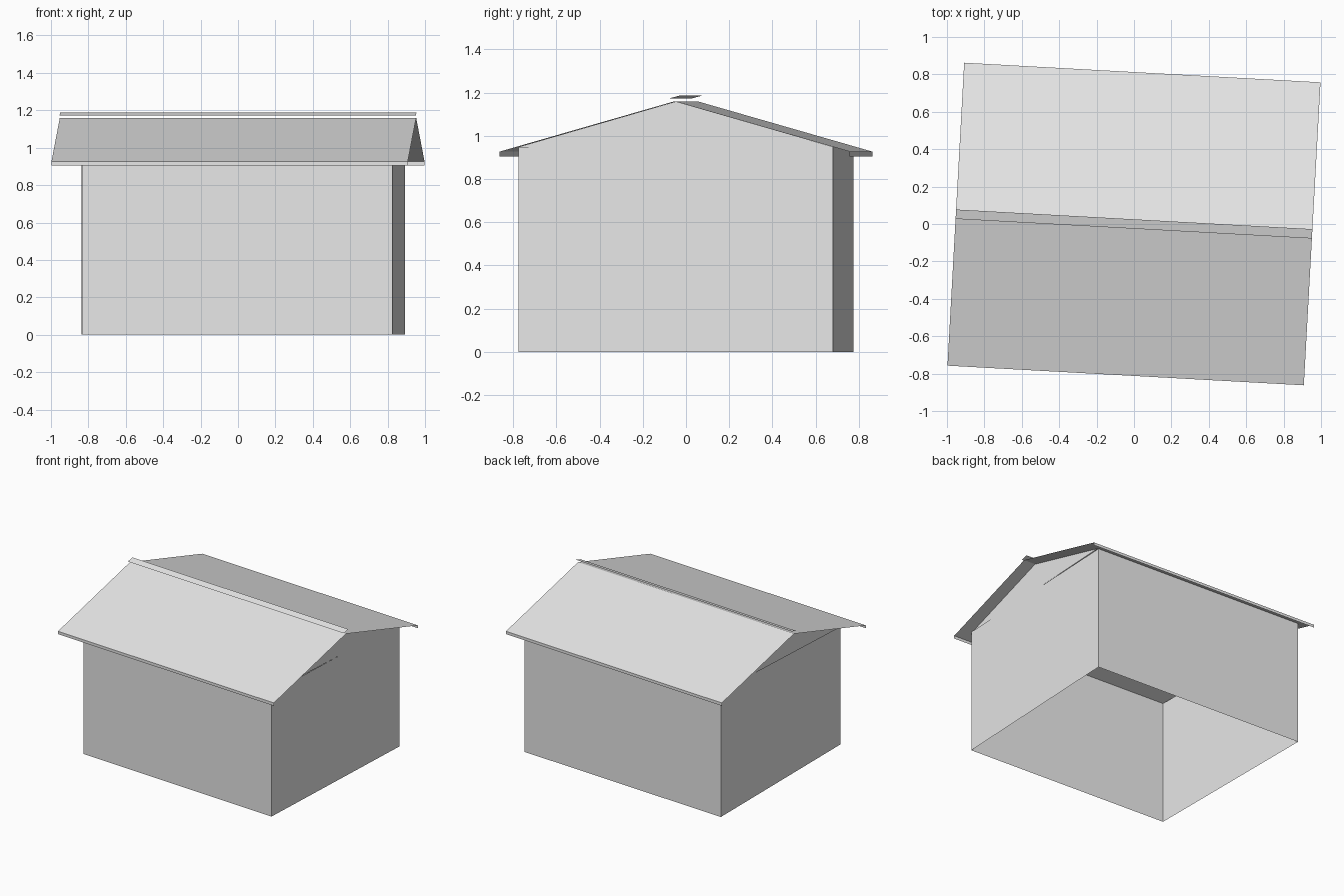
import bpy
from mathutils import Matrix, Vector

cube = bpy.data.objects.get("Cube")
if cube:
    bpy.data.objects.remove(cube, do_unlink=True)

# Single plain grey
grey = bpy.data.materials.new("light_grey")
grey.use_nodes = True
colour = (0.8, 0.8, 0.8, 1)
grey.diffuse_color = colour
grey.node_tree.nodes["Principled BSDF"].inputs["Base Color"].default_value = colour

# The roof sits slightly turned about the vertical axis
TURN = Matrix.Rotation(-0.055, 4, "Z")
HALF_LENGTH, HALF_WIDTH = 0.954, 0.811
RIDGE, EAVE, FASCIA_BASE, WALL_TOP = 1.16, 0.927, 0.905, 0.949


def sheet(name, faces, turn=True):
    """Make thin flat faces, each given as a list of corners."""
    verts, polys = [], []
    for face in faces:
        polys.append(range(len(verts), len(verts) + len(face)))
        verts += [TURN @ Vector(p) if turn else Vector(p) for p in face]
    mesh = bpy.data.meshes.new(name)
    mesh.from_pydata(verts, [], [list(p) for p in polys])
    mesh.materials.append(grey)
    obj = bpy.data.objects.new(name, mesh)
    bpy.context.collection.objects.link(obj)
    return obj


def strip(y0, z0, y1, z1):
    """Full-length rectangle between two lines along the ridge direction."""
    h = HALF_LENGTH
    return [(-h, y0, z0), (h, y0, z0), (h, y1, z1), (-h, y1, z1)]


# Four walls on a slightly irregular footprint, open below
corners = [(0.826, -0.775), (0.893, 0.68), (-0.838, 0.775), (-0.834, -0.68)]
walls = []
for i, a in enumerate(corners):
    b = corners[(i + 1) % len(corners)]
    walls.append([(*a, 0), (*b, 0), (*b, WALL_TOP), (*a, WALL_TOP)])
sheet("walls", walls, turn=False)

# Roof slopes, eave fascias and gable triangles, mirrored
for s, side in ((-1, "front"), (1, "back")):
    y = s * HALF_WIDTH
    slope = strip(y, EAVE, 0, RIDGE)
    fascia = strip(y, FASCIA_BASE, y, EAVE)
    if s > 0:
        slope.reverse()
        fascia.reverse()
    sheet(side + "_roof_slope", [slope])
    sheet(side + "_fascia", [fascia])

for s, side in ((-1, "right"), (1, "left")):
    x, y = s * 0.86, s * 0.728
    sheet(side + "_gable", [[(x, -y, WALL_TOP), (x, y, WALL_TOP), (x, 0, RIDGE - 0.001)]])

# Tilted ridge cap floating just above the ridge
sheet("ridge_cap", [strip(-0.025, 1.173, 0.025, 1.187)])
